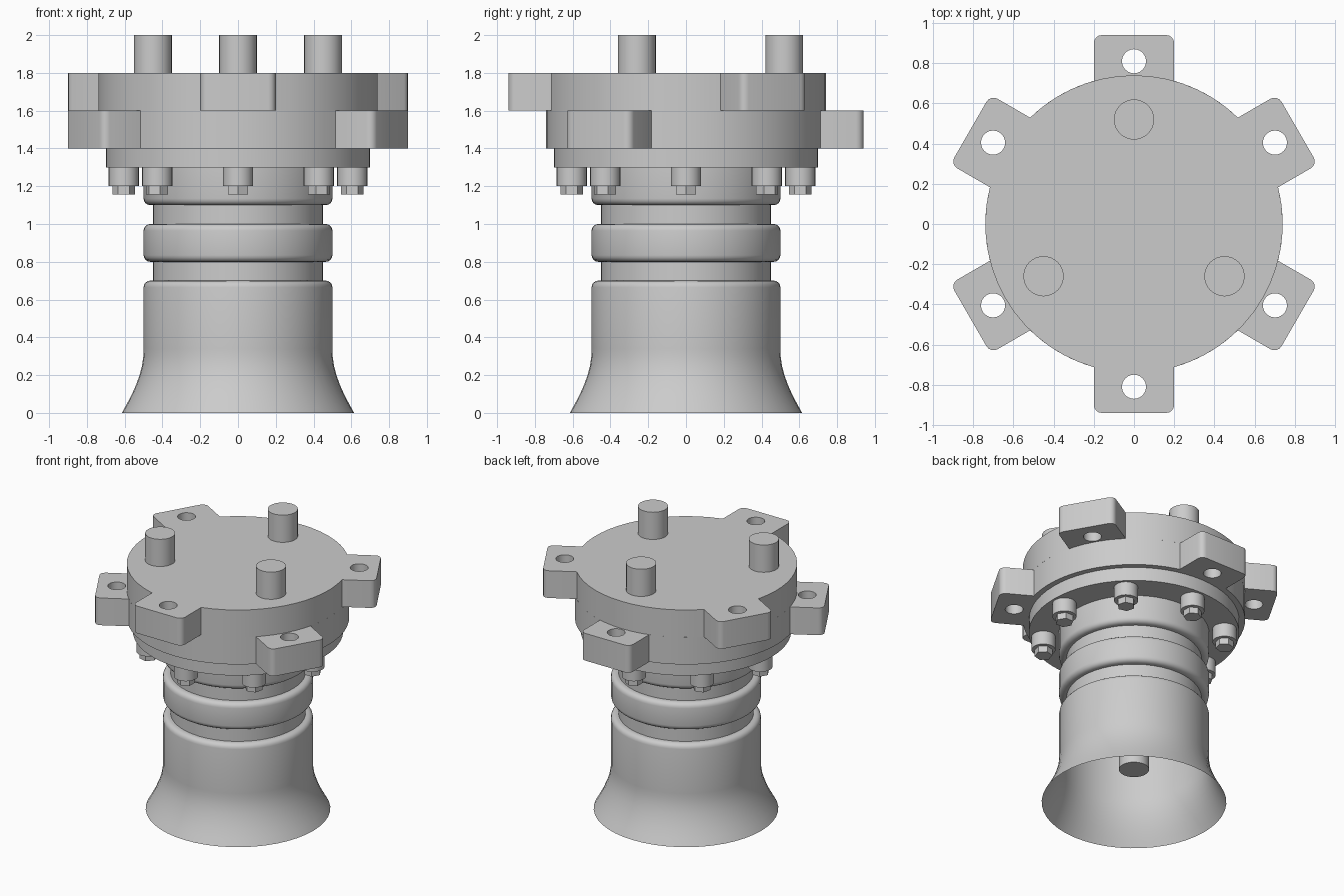
import bpy, bmesh
from math import sin, cos, pi, radians, asin, sqrt

if "Cube" in bpy.data.objects:
    bpy.data.objects.remove(bpy.data.objects["Cube"])

SEG = 48


def smooth(ob):
    bpy.ops.object.select_all(action='DESELECT')
    ob.select_set(True)
    bpy.context.view_layer.objects.active = ob
    bpy.ops.object.shade_smooth_by_angle(angle=radians(35))


def cylinder(name, r, z0, z1, x=0, y=0, n=SEG, turn=0):
    bpy.ops.mesh.primitive_cylinder_add(vertices=n, radius=r, depth=z1 - z0,
                                        location=(x, y, (z0 + z1) / 2),
                                        rotation=(0, 0, turn))
    ob = bpy.context.object
    ob.name = name
    if n > 8:
        smooth(ob)
    return ob


def lathe(name, profile):
    bm = bmesh.new()
    rings = [[bm.verts.new((r * cos(2 * pi * i / SEG), r * sin(2 * pi * i / SEG), z))
              for i in range(SEG)] for r, z in profile]
    for a, b in zip(rings, rings[1:]):
        for i in range(SEG):
            j = (i + 1) % SEG
            bm.faces.new((a[i], a[j], b[j], b[i]))
    me = bpy.data.meshes.new(name)
    bm.to_mesh(me)
    bm.free()
    ob = bpy.data.objects.new(name, me)
    bpy.context.collection.objects.link(ob)
    smooth(ob)
    return ob


def lug_plate(name, start, z0, z1, r=0.74, reach=0.94, half=0.2, c=0.04, hole=0.06, at=0.81):
    """Disc with three drilled lugs, made as one filled outline."""
    span = asin(half / r)
    base = sqrt(r * r - half * half)
    outline, holes = [], []
    for k in range(3):
        a = start + k * 2 * pi / 3
        local = [(base, -half)]
        for sy, first in ((-1, -pi / 2), (1, 0)):
            local += [(reach - c + c * cos(first + i * pi / 8),
                       sy * (half - c) + c * sin(first + i * pi / 8)) for i in range(5)]
        local.append((base, half))
        outline += [(u * cos(a) - v * sin(a), u * sin(a) + v * cos(a)) for u, v in local]
        sweep = 2 * pi / 3 - 2 * span
        outline += [(r * cos(a + span + sweep * i / 14), r * sin(a + span + sweep * i / 14))
                    for i in range(1, 14)]
        holes.append([(at * cos(a) + hole * cos(i * pi / 12),
                       at * sin(a) + hole * sin(i * pi / 12)) for i in range(24)])
    cu = bpy.data.curves.new(name, 'CURVE')
    cu.dimensions = '2D'
    cu.fill_mode = 'BOTH'
    cu.extrude = (z1 - z0) / 2
    for pts in [outline] + holes:
        sp = cu.splines.new('POLY')
        sp.points.add(len(pts) - 1)
        for p, (x, y) in zip(sp.points, pts):
            p.co = (x, y, 0, 1)
        sp.use_cyclic_u = True
    ob = bpy.data.objects.new(name, cu)
    ob.location.z = (z0 + z1) / 2
    bpy.context.collection.objects.link(ob)
    bpy.ops.object.select_all(action='DESELECT')
    ob.select_set(True)
    bpy.context.view_layer.objects.active = ob
    bpy.ops.object.convert(target='MESH')
    smooth(bpy.context.object)


# Flared open nozzle with two grooves and rounded ring edges
def rounded(z, s, b=0.035):
    return [(0.5 - b + b * sin(t * pi / 8), z + s * (b - b * cos(t * pi / 8))) for t in range(5)]


profile = [(0.615, 0), (0.587, 0.05), (0.561, 0.1), (0.539, 0.15),
           (0.521, 0.2), (0.508, 0.25), (0.501, 0.3), (0.5, 0.34)]
profile += rounded(0.7, -1)[::-1] + [(0.45, 0.7), (0.45, 0.8)]
profile += rounded(0.8, 1) + rounded(1.0, -1)[::-1] + [(0.45, 1.0), (0.45, 1.1)]
profile += rounded(1.1, 1) + [(0.5, 1.3)]
lathe("nozzle", profile)

# Rod inside the nozzle
cylinder("inner_rod", 0.1, 0.25, 1.3)

# Bolted flange and two lug plates turned against each other
cylinder("bolt_flange", 0.7, 1.3, 1.4, n=64)
lug_plate("lower_lug_plate", radians(90), 1.4, 1.6)
lug_plate("upper_lug_plate", radians(30), 1.6, 1.8)

# Eight bolts under the flange
for k in range(8):
    a = k * pi / 4
    x, y = 0.605 * cos(a), 0.605 * sin(a)
    cylinder(f"bolt_collar_{k}", 0.08, 1.2, 1.3, x, y, 24)
    # the cylinder's first corner lies on +y, so turn it to point outward
    cylinder(f"bolt_head_{k}", 0.06, 1.155, 1.2, x, y, 6, a - pi / 2)

# Three pegs on top
for k in range(3):
    a = radians(90 + 120 * k)
    cylinder(f"top_peg_{k}", 0.1, 1.8, 2.0, 0.52 * cos(a), 0.52 * sin(a), 32)
